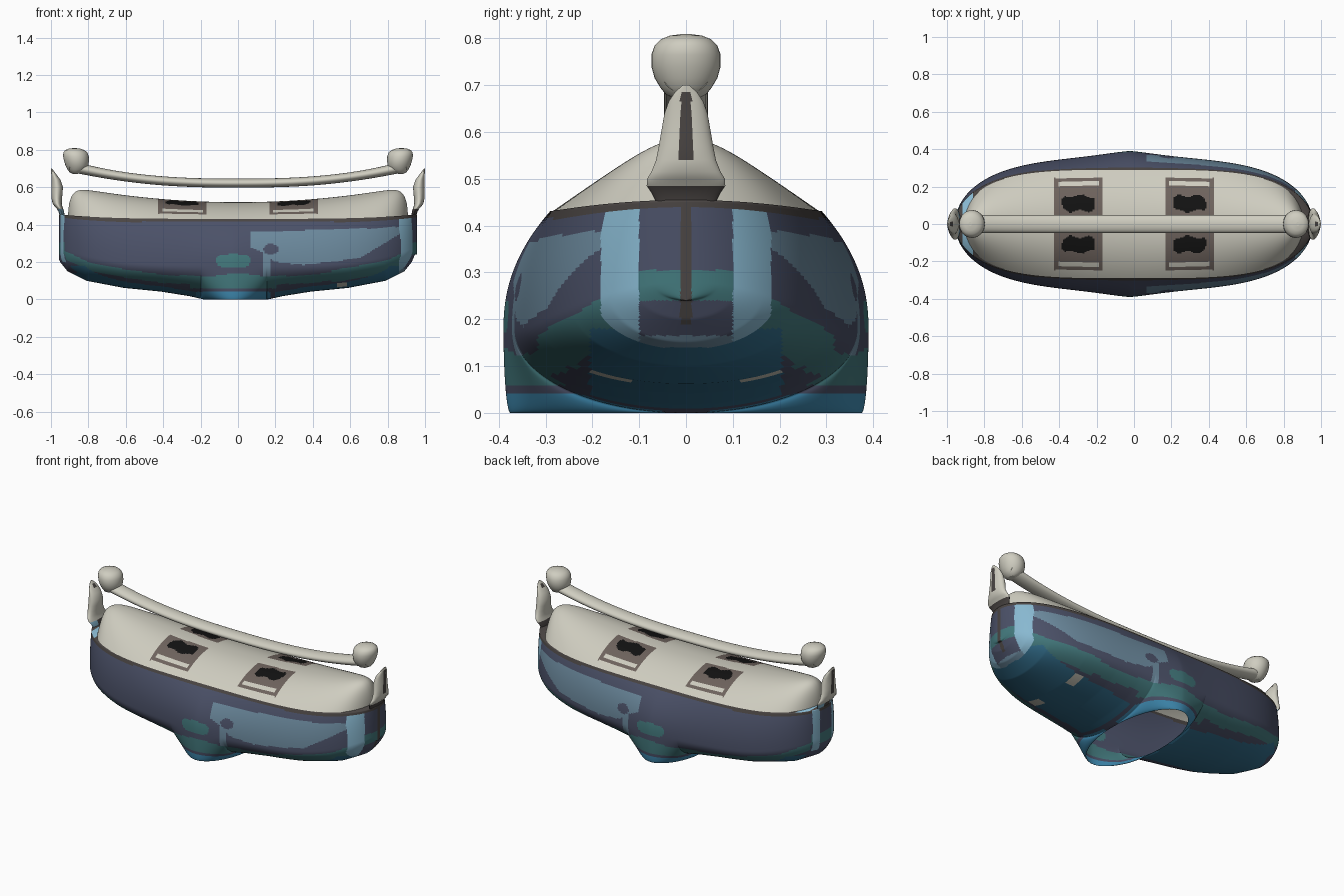
import bpy, bmesh, math

cube = bpy.data.objects.get("Cube")
if cube:
    bpy.data.objects.remove(cube, do_unlink=True)

# Palette
NAMES = ["cream", "slate", "dark_brown", "teal", "steel_blue",
         "pale_blue", "bright_blue", "deep_blue", "black", "warm_grey"]
HEX = ["cfcdc0", "4b5168", "4a4543", "43797d", "6c8a9e",
       "88b8d0", "3f8bb2", "326d8b", "121212", "6e635d"]
CREAM, SLATE, BROWN, TEAL, STEEL, PALE, BRIGHT, DEEP, BLACK, GREY = range(len(NAMES))


def material(name, code):
    rgb = [int(code[i:i + 2], 16) / 255 for i in (0, 2, 4)]
    col = [((c + .055) / 1.055) ** 2.4 for c in rgb] + [1]
    m = bpy.data.materials.new(name)
    m.use_nodes = True
    m.diffuse_color = col
    bsdf = m.node_tree.nodes["Principled BSDF"]
    bsdf.inputs["Base Color"].default_value = col
    bsdf.inputs["Roughness"].default_value = .8
    return m


MATS = [material(n, h) for n, h in zip(NAMES, HEX)]


def loft(name, rings, rule, closed=False, skip=None):
    """Skin a row of equal rings; rule(x, y, z) picks each face's colour."""
    bm = bmesh.new()
    rows = [[bm.verts.new(p) for p in ring] for ring in rings]
    n = len(rows[0])
    for a, b in zip(rows, rows[1:]):
        for j in range(n if closed else n - 1):
            k = (j + 1) % n
            f = bm.faces.new((a[j], b[j], b[k], a[k]))
            c = f.calc_center_median()
            if skip and skip(c, j):
                bm.faces.remove(f)
                continue
            f.material_index = rule(c.x, c.y, c.z)
            f.smooth = True
    if closed:
        for row in (rows[0], rows[-1]):
            f = bm.faces.new(row)
            c = f.calc_center_median()
            f.material_index = rule(c.x, c.y, c.z)
    bmesh.ops.remove_doubles(bm, verts=bm.verts, dist=.0002)
    bmesh.ops.recalc_face_normals(bm, faces=bm.faces)
    me = bpy.data.meshes.new(name)
    bm.to_mesh(me)
    bm.free()
    for m in MATS:
        me.materials.append(m)
    bpy.context.collection.objects.link(bpy.data.objects.new(name, me))


def interp(x, pts):
    for (a, u), (b, v) in zip(pts, pts[1:]):
        if x <= b:
            return u + (v - u) * max(0, x - a) / (b - a)
    return pts[-1][1]


def ellipse(n):
    return [(math.cos(2 * math.pi * i / n), math.sin(2 * math.pi * i / n)) for i in range(n)]


def stations(end, n):
    """Positions along x, closer together towards both ends."""
    return [end * math.sin(math.pi / 2 * (i / n - 1)) for i in range(2 * n + 1)]


def taper(x, end, power):
    return math.sqrt(max(0, 1 - abs(x / end) ** power))


# Hull dimensions
END, FOOT_X, FOOT_R, STEPS = .957, -.022, .176, 34
KEEL = [(.17, 0), (.25, .018), (.4, .042), (.6, .062), (.8, .1), (.9, .15), (.94, .2), (END, .24)]
BAND = [(0, .12), (.15, .1), (.4, .11), (.6, .138), (.8, .178), (.95, .25)]
PANEL_LOW = [(.07, .28), (.13, .25), (.2, .2), (.35, .185), (.65, .22), (.88, .36)]
PANEL_HIGH = [(.07, .362), (.6, .375), (.88, .39)]


def rim_width(x):
    return .29 * taper(x, END, 3.8)


def rim_height(x):
    return .431 + .024 * (x / END) ** 4


def hull_section(x):
    wide = .345 * taper(x, END, 3.5) + .045 * math.exp(-(abs(x - FOOT_X) / .25) ** 1.4)
    foot = .375 * taper(x - FOOT_X, FOOT_R, 2)
    low = interp(abs(x - FOOT_X / 2), KEEL)
    mid = .18 + .1 * (x / END) ** 4
    top, rim = rim_width(x), rim_height(x)
    half = []
    for i in range(STEPS):
        t = i / STEPS * math.pi / 2
        half.append((foot + (wide - foot) * math.sin(t), low + (mid - low) * (1 - math.cos(t))))
    for i in range(STEPS + 1):
        s = i / STEPS
        half.append((wide - (wide - top) * s ** 2.2, mid + (rim - mid) * s))
    half.append((0, rim))
    return half


def end_colour(x, ay, z):
    """Colours of the blunt ends, or None where the sides take over."""
    if x < 0 and .055 < ay < .1 and z > .2:
        return PALE
    if z > rim_height(x) - .018:
        return BROWN
    if x > 0:
        if ay < .012 and z > .19:
            return BROWN
        if .1 < ay < .182 and z > .13 + .6 * max(0, ay - .13):
            return PALE
    if ay < .11 and z > .14:
        if .24 < z < .305:
            return TEAL
        return STEEL if x > 0 and z < .165 else SLATE
    return None


def hull_colour(x, y, z):
    ax, ay = abs(x), abs(y)
    if ax > .86:
        col = end_colour(x, ay, z)
        if col is not None:
            return col
    if z > rim_height(x) - .018:
        return BROWN
    # foot rim bands
    near = abs(x - FOOT_X)
    if near < .2 and ay > .05 and z < .04:
        return BRIGHT
    if near < .23 and .06 < z < .1:
        return TEAL
    # underside
    if ay < .205 and z < .18 and ax > .2:
        return CREAM if .53 < x < .58 and ay > .12 else DEEP
    # side band
    if abs(z - interp(ax, BAND)) < (.022 if x < .5 else .033):
        return TEAL
    # spot beside the panel
    if abs((x + .025) / .09) ** 3 + abs((z - .207) / .036) ** 3 < 1:
        return TEAL
    # side panel with stem and hole
    if ((x - .175) / .04) ** 2 + ((z - .268) / .028) ** 2 < 1:
        return SLATE
    if .13 < x < .172 and .09 < z < .28:
        return STEEL
    if .07 < x < .88 and interp(x, PANEL_LOW) < z < interp(x, PANEL_HIGH):
        return STEEL
    return SLATE


# Hull: two mirrored shells, open under the foot
xs = stations(END, 180)
xs += [FOOT_X + s * FOOT_R * k for s in (-1, 1) for k in (1, .997, .985, .96)]
xs.sort()
for side, label in ((-1, "front"), (1, "back")):
    rings = [[(x, side * y, z) for y, z in hull_section(x)] for x in xs]
    last = len(rings[0]) - 2
    loft("hull_" + label, rings, hull_colour, skip=lambda c, j: j == last and abs(c.x) < .7)


# Domed roof with painted hatches
ROOF_END = .908


def roof_section(x):
    w = rim_width(x) * taper(x, ROOF_END, 22)
    base = rim_height(x) - .004
    h = (.52 + .078 * (x / .87) ** 2 - base) * taper(x, ROOF_END, 30)
    return [(x, w * t, base + h * (1 - abs(t) ** 2.2)) for t in [i / 48 - 1 for i in range(97)]]


def roof_colour(x, y, z):
    dx, ay = abs(abs(x) - .297), abs(y)
    if dx < .13 and .045 < ay < .245:
        wobble = .008 * math.sin(x * 60)
        if abs(dx / .088) ** 4 + abs((ay - .11 - wobble) / .041) ** 4 < 1:
            return BLACK
        if .204 < ay < .228 and dx < .108:
            return CREAM
        return GREY
    return CREAM


loft("roof", [roof_section(x) for x in stations(ROOF_END, 160)], roof_colour)


# Upright fins at both ends: height, centre x, half depth, half width
FIN = [(.43, .938, .012, .055), (.45, .94, .013, .064), (.47, .945, .015, .074),
       (.485, .952, .017, .084), (.5, .961, .021, .083),
       (.515, .967, .025, .074), (.54, .969, .028, .064), (.57, .968, .03, .058),
       (.6, .967, .031, .053), (.64, .973, .024, .046), (.665, .983, .015, .037),
       (.685, .991, .008, .024), (.7, .997, .003, .007)]


def fin_colour(x, y, z):
    if x < 0 and z < .478 and abs(y) > .03:
        return PALE
    if z < .48 or (abs(y) < .013 and .55 < z < .68 and abs(x) > .975):
        return BROWN
    return CREAM


for side, label in ((-1, "right"), (1, "left")):
    loft("fin_" + label,
         [[(side * (cx + c * deep), s * wide, z) for c, s in ellipse(48)]
          for z, cx, deep, wide in FIN], fin_colour, closed=True)


# Curved bar above the roof
def plain(x, y, z):
    return CREAM


bar = []
for i in range(81):
    x = .9 * (i / 40 - 1)
    z = .622 + .12 * abs(x) ** 2.5
    thick = .024 + .014 * abs(x) ** 6
    bar.append([(x, .047 * c, z + thick * s) for c, s in ellipse(28)])
loft("handle_bar", bar, plain, closed=True)

# Pear-shaped knobs: height, inner x, outer x, half width
KNOB = [(.672, .855, .885, .025), (.68, .83, .9, .043), (.695, .81, .912, .055),
        (.715, .8, .922, .067), (.74, .797, .93, .074), (.765, .798, .935, .074),
        (.785, .805, .934, .067), (.798, .82, .925, .054), (.806, .842, .905, .034),
        (.809, .865, .885, .01)]
for side, label in ((-1, "right"), (1, "left")):
    knob = [[(side * ((a + b) / 2 + (b - a) / 2 * c), w * s, z) for c, s in ellipse(32)]
            for z, a, b, w in KNOB]
    loft("handle_knob_" + label, knob, plain, closed=True)
